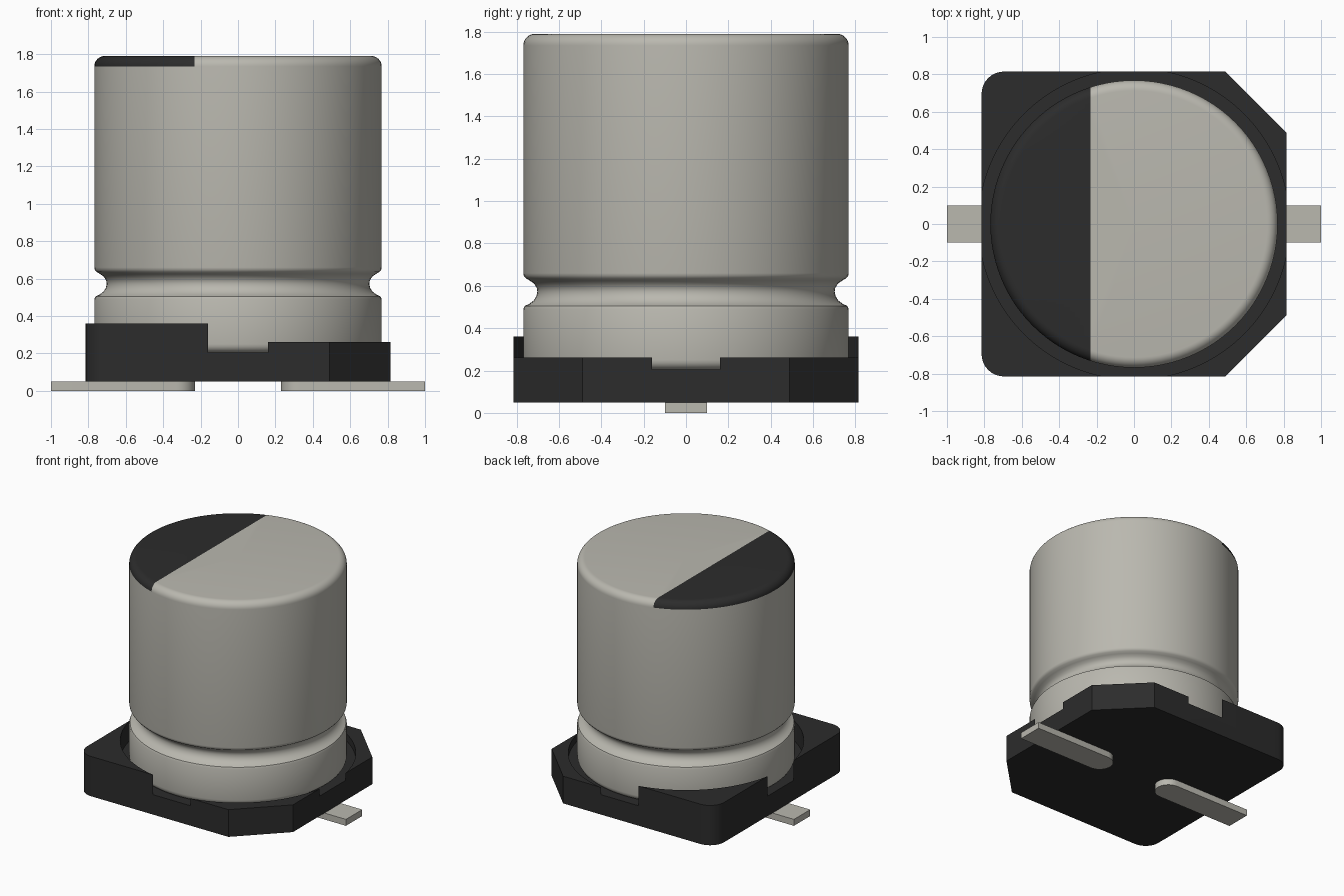
import bpy, bmesh
from math import sin, cos, pi, radians
from mathutils import Vector, Matrix

cube = bpy.data.objects.get("Cube")
if cube:
    bpy.data.objects.remove(cube, do_unlink=True)


def material(name, rgb):
    m = bpy.data.materials.new(name)
    m.use_nodes = True
    m.diffuse_color = (*rgb, 1)
    bsdf = next(n for n in m.node_tree.nodes if n.type == 'BSDF_PRINCIPLED')
    bsdf.inputs["Base Color"].default_value = (*rgb, 1)
    return m


METAL = material("warm grey metal", (0.49, 0.48, 0.43))
BLACK = material("black plastic", (0.025, 0.025, 0.025))


def finish(name, bm, mats, angle=35):
    bmesh.ops.recalc_face_normals(bm, faces=bm.faces[:])
    me = bpy.data.meshes.new(name)
    bm.to_mesh(me)
    bm.free()
    for m in mats:
        me.materials.append(m)
    ob = bpy.data.objects.new(name, me)
    bpy.context.collection.objects.link(ob)
    smooth(me, angle)
    return ob


def smooth(me, angle=35):
    me.shade_smooth()
    me.set_sharp_from_angle(angle=radians(angle))


def arc(cx, cy, r, start, end, n):
    """Points on an arc, angles in degrees."""
    angles = [radians(start + (end - start) * i / n) for i in range(n + 1)]
    return [(cx + r * cos(a), cy + r * sin(a)) for a in angles]


def prism(name, outline, z0, z1, mat):
    bm = bmesh.new()
    face = bm.faces.new([bm.verts.new((x, y, z0)) for x, y in outline])
    ext = bmesh.ops.extrude_face_region(bm, geom=[face])
    top = [v for v in ext["geom"] if isinstance(v, bmesh.types.BMVert)]
    bmesh.ops.translate(bm, verts=top, vec=(0, 0, z1 - z0))
    return finish(name, bm, [mat])


# Can: lathed profile with a crimped neck and rounded rims
R, TOP, FLOOR, RIM = 0.768, 1.79, 0.205, 0.055
profile = [(0, FLOOR)]
profile += arc(R - 0.045, FLOOR + 0.045, 0.045, -90, 0, 5)
profile += [(R, 0.49), (0.762, 0.505), (0.74, 0.515), (0.72, 0.53), (0.707, 0.55),
            (0.702, 0.572), (0.705, 0.59), (0.717, 0.61), (0.738, 0.625),
            (0.757, 0.636), (0.766, 0.648), (R, 0.66)]
profile += arc(R - RIM, TOP - RIM, RIM, 0, 90, 8)
profile += [(0, TOP)]
bm = bmesh.new()
verts = [bm.verts.new((r, 0, z)) for r, z in profile]
edges = [bm.edges.new(pair) for pair in zip(verts, verts[1:])]
bmesh.ops.spin(bm, geom=verts + edges, cent=(0, 0, 0), axis=(0, 0, 1),
               angle=2 * pi, steps=96, use_duplicate=False)
bmesh.ops.remove_doubles(bm, verts=bm.verts[:], dist=1e-4)

# Polarity mark: cut the top and its rim along a straight line
MARK_X, MARK_Z = -0.232, TOP - RIM
cap = [f for f in bm.faces if f.calc_center_median().z > MARK_Z]
geom = set(cap) | {e for f in cap for e in f.edges} | {v for f in cap for v in f.verts}
bmesh.ops.bisect_plane(bm, geom=list(geom), plane_co=(MARK_X, 0, 0), plane_no=(1, 0, 0))
for f in bm.faces:
    c = f.calc_center_median()
    f.material_index = int(c.z > MARK_Z and c.x < MARK_X)
finish("can", bm, [METAL, BLACK])

# Base: two rounded corners on the right, two clipped corners on the left
W, CLIP, CR = 0.815, 0.488, 0.12
outline = [(CLIP, -W), (W, -CLIP), (W, CLIP), (CLIP, W)]
outline += arc(CR - W, W - CR, CR, 90, 180, 8)
outline += arc(CR - W, CR - W, CR, 180, 270, 8)
base = prism("base", outline, 0.05, 0.36, BLACK)

# Cutters: round seat for the can, and the lowered left half
seat = prism("seat_cutter", arc(0, 0, 0.831, 0, 357.5, 143), FLOOR, 0.6, BLACK)
step = prism("step_cutter", [(0, -1), (1, -1), (1, 1), (0, 1)], 0.262, 0.6, BLACK)
for cutter in (step, seat):
    cutter.hide_render = True
    mod = base.modifiers.new(cutter.name, 'BOOLEAN')
    mod.operation, mod.solver, mod.object = 'DIFFERENCE', 'EXACT', cutter
bpy.context.view_layer.update()
cut = bpy.data.meshes.new_from_object(base.evaluated_get(bpy.context.evaluated_depsgraph_get()))
base.modifiers.clear()
base.data = cut
smooth(cut)
for cutter in (step, seat):
    bpy.data.objects.remove(cutter, do_unlink=True)

# Leads: flat tabs with a rounded inner end
for name, side in (("left_lead", 1), ("right_lead", -1)):
    tab = [(1, 0.1)] + arc(0.33, 0, 0.1, 90, 270, 14) + [(1, -0.1)]
    prism(name, [(side * x, y) for x, y in tab], 0, 0.05, METAL)
